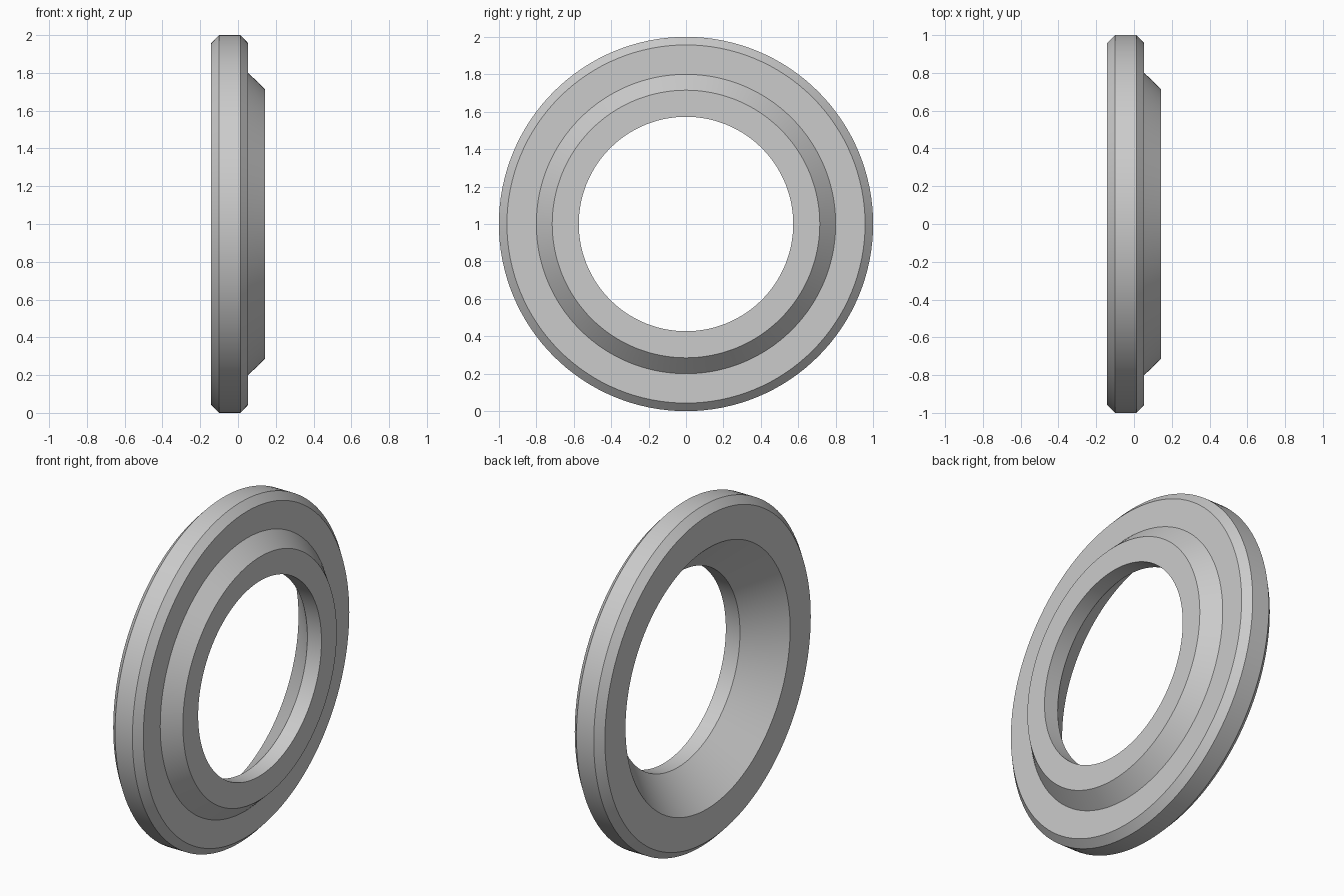
import bpy
import bmesh
from math import pi, radians
from mathutils import Matrix, Vector

cube = bpy.data.objects.get("Cube")
if cube:
    bpy.data.objects.remove(cube, do_unlink=True)

SEGMENTS = 128

# Plain grey material
grey = bpy.data.materials.new("grey")
grey.use_nodes = True
colour = (0.6, 0.6, 0.6, 1)
grey.diffuse_color = colour
grey.node_tree.nodes["Principled BSDF"].inputs["Base Color"].default_value = colour

# Closed cross-section as (position along x, radius)
profile = [
    (-0.142, 0.957), (-0.10, 1.0),   # back rim chamfer
    (0.013, 1.0), (0.054, 0.957),    # front rim chamfer
    (0.054, 0.80), (0.142, 0.715),   # raised collar
    (0.142, 0.573), (0.05, 0.573),   # straight bore
    (-0.142, 0.765),                 # countersink
]

# Revolve the section about the x axis
bm = bmesh.new()
rings = []
for i in range(SEGMENTS):
    turn = Matrix.Rotation(2 * pi * i / SEGMENTS, 3, "X")
    rings.append([bm.verts.new(turn @ Vector((x, 0, r)) + Vector((0, 0, 1)))
                  for x, r in profile])
n = len(profile)
for i, ring in enumerate(rings):
    following = rings[(i + 1) % SEGMENTS]
    for j in range(n):
        k = (j + 1) % n
        bm.faces.new((ring[j], ring[k], following[k], following[j]))
bmesh.ops.recalc_face_normals(bm, faces=bm.faces)

mesh = bpy.data.meshes.new("flanged_ring")
bm.to_mesh(mesh)
bm.free()
mesh.materials.append(grey)
ring_object = bpy.data.objects.new("flanged_ring", mesh)
bpy.context.collection.objects.link(ring_object)

# Smooth round walls with crisp edges
bpy.ops.object.select_all(action="DESELECT")
ring_object.select_set(True)
bpy.context.view_layer.objects.active = ring_object
bpy.ops.object.shade_smooth_by_angle(angle=radians(30))
